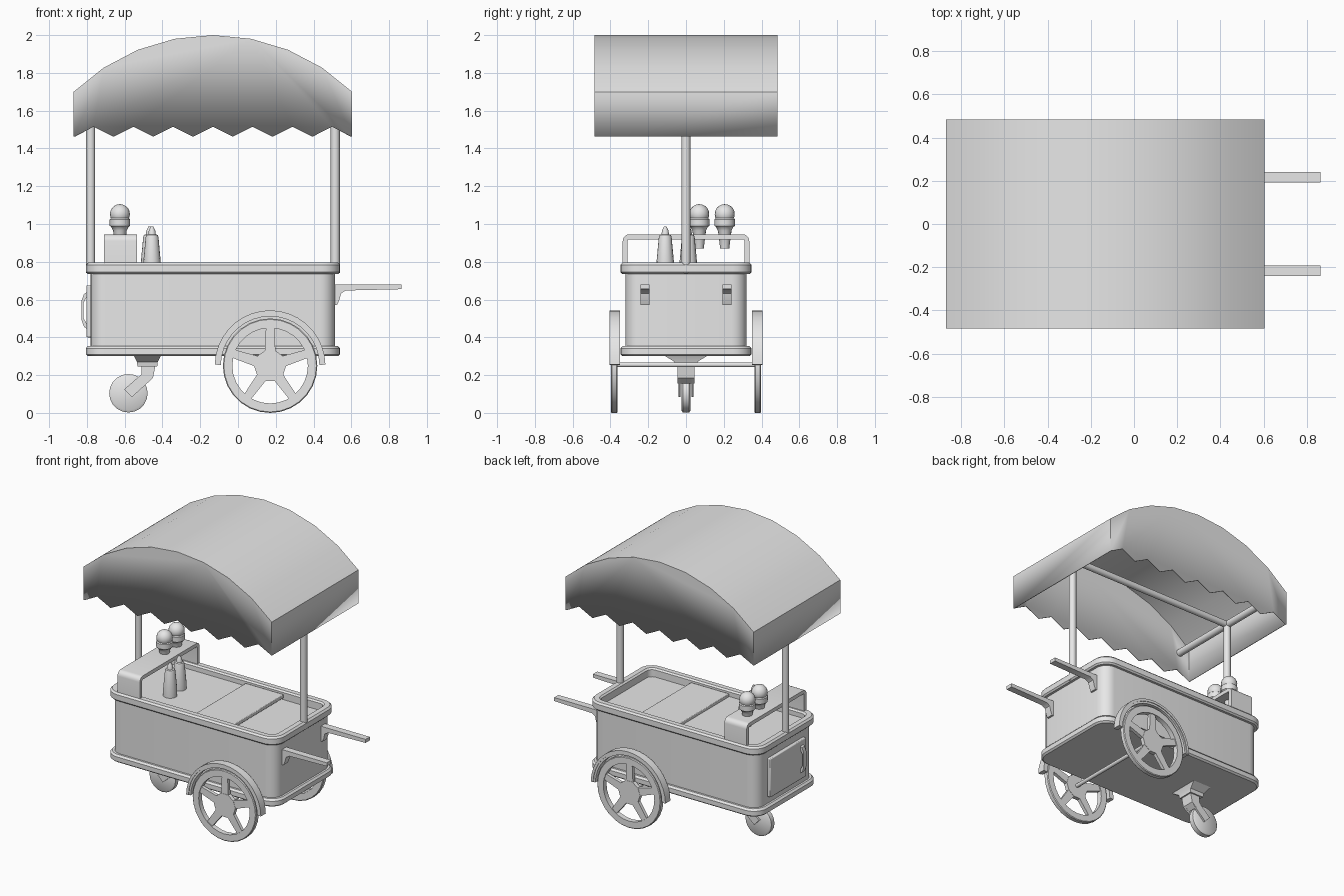
import bpy, bmesh
from math import sin, cos, pi, radians, asin
from mathutils import Vector, Matrix

if "Cube" in bpy.data.objects:
    bpy.data.objects.remove(bpy.data.objects["Cube"], do_unlink=True)

grey = bpy.data.materials.new("light_grey")
grey.use_nodes = True
grey.diffuse_color = (0.8, 0.8, 0.8, 1)
grey.node_tree.nodes["Principled BSDF"].inputs["Base Color"].default_value = (0.8, 0.8, 0.8, 1)

AXES = {"x": lambda t, p, q: (t, p, q),
        "y": lambda t, p, q: (p, t, q),
        "z": lambda t, p, q: (p, q, t)}


def finish(name, bm, bevel=0):
    bmesh.ops.remove_doubles(bm, verts=bm.verts, dist=0.0001)
    bmesh.ops.recalc_face_normals(bm, faces=bm.faces)
    mesh = bpy.data.meshes.new(name)
    bm.to_mesh(mesh)
    bm.free()
    mesh.materials.append(grey)
    ob = bpy.data.objects.new(name, mesh)
    bpy.context.scene.collection.objects.link(ob)
    if bevel:
        mod = ob.modifiers.new("bevel", "BEVEL")
        mod.width, mod.segments = bevel, 2
    bpy.ops.object.select_all(action="DESELECT")
    ob.select_set(True)
    bpy.context.view_layer.objects.active = ob
    bpy.ops.object.shade_smooth_by_angle(angle=radians(35))
    return ob


def skin(bm, loops, closed=False, caps=True):
    """Join equal-length loops of points with quads."""
    rows = [[bm.verts.new(p) for p in loop] for loop in loops]
    pairs = list(zip(rows, rows[1:])) + ([(rows[-1], rows[0])] if closed else [])
    for a, b in pairs:
        for i in range(len(a)):
            j = (i + 1) % len(a)
            bm.faces.new((a[i], a[j], b[j], b[i]))
    if caps and not closed:
        bm.faces.new(rows[0])
        bm.faces.new(rows[-1])


def prism(name, pts, axis, a, b, bevel=0):
    bm = bmesh.new()
    skin(bm, [[AXES[axis](t, p, q) for p, q in pts] for t in (a, b)])
    return finish(name, bm, bevel)


def box(name, x, y, z, bevel=0):
    pts = [(x[0], y[0]), (x[1], y[0]), (x[1], y[1]), (x[0], y[1])]
    return prism(name, pts, "z", z[0], z[1], bevel)


def lathe(name, profile, axis, centre, segs=24, closed=False):
    """Turn (radius, position) pairs around an axis through a 2D centre."""
    bm = bmesh.new()
    turn = [2 * pi * i / segs for i in range(segs)]
    skin(bm, [[AXES[axis](t, centre[0] + r * cos(a), centre[1] + r * sin(a)) for a in turn]
              for r, t in profile], closed)
    return finish(name, bm)


def rod(name, p, q, r, segs=16):
    p, q = Vector(p), Vector(q)
    bm = bmesh.new()
    m = Matrix.Translation((p + q) / 2) @ (q - p).to_track_quat("Z", "Y").to_matrix().to_4x4()
    bmesh.ops.create_cone(bm, cap_ends=True, segments=segs, radius1=r, radius2=r,
                          depth=(q - p).length, matrix=m)
    return finish(name, bm)


def arc(cx, cz, r, a0, a1, n):
    return [(cx + r * cos(radians(a0 + (a1 - a0) * i / n)),
             cz + r * sin(radians(a0 + (a1 - a0) * i / n))) for i in range(n + 1)]


def round_rect(cx, cy, hx, hy, r):
    pts = []
    for k, (sx, sy) in enumerate(((1, 1), (-1, 1), (-1, -1), (1, -1))):
        pts += arc(cx + sx * (hx - r), cy + sy * (hy - r), r, 90 * k, 90 * k + 90, 6)
    return pts


def tray(name, cx, cy, hx, hy, r, steps):
    """Loft a rounded rectangle through (inset, height) steps."""
    bm = bmesh.new()
    skin(bm, [[(x, y, z) for x, y in round_rect(cx, cy, hx - d, hy - d, max(r - d, 0.01))]
              for d, z in steps])
    return finish(name, bm)


# cart body with bottom trim and hollow top rim
CX, HX, HY = -0.133, 0.673, 0.347
tray("bottom_trim", CX, 0, HX, HY, 0.1,
     [(0.012, 0.3), (0, 0.31), (0, 0.342), (0.012, 0.355), (0.03, 0.355)])
tray("cart_body", CX, 0, HX - 0.026, HY - 0.026, 0.08, [(0, 0.34), (0, 0.74), (0.03, 0.74), (0.03, 0.66)])
tray("top_rim", CX, 0, HX, HY, 0.1,
     [(0.03, 0.735), (0.01, 0.735), (0, 0.745), (0, 0.783), (0.012, 0.795),
      (0.047, 0.795), (0.058, 0.785), (0.058, 0.67)])

# counter lids and serving wells
box("fixed_lid", (-0.74, -0.04), (-0.285, 0.285), (0.68, 0.755))
box("sliding_lid", (-0.14, 0.16), (-0.285, 0.285), (0.75, 0.775), 0.004)
for s in (-1, 1):
    tray("serving_well", 0.19, s * 0.135, 0.245, 0.105, 0.105,
         [(0, 0.665), (0, 0.7), (0.015, 0.7), (0.03, 0.685), (0.045, 0.675)])

# posts and canopy frame
POSTS = (-0.78, 0.515)
for x in POSTS:
    rod("post", (x, 0, 0.74), (x, 0, 1.64), 0.024)
    rod("canopy_cross_bar", (x, -0.475, 1.64), (x, 0.475, 1.64), 0.024)
rod("canopy_long_bar", (POSTS[0], 0, 1.64), (POSTS[1], 0, 1.64), 0.022)

# canopy shell with arched roof and zigzag valance
W, RISE, TEETH = 0.737, 0.3, 7
R = (W * W + RISE * RISE) / (2 * RISE)
half = asin(W / R) * 180 / pi
roof = arc(CX, 2 - R, R, 90 - half, 90 + half, 8)
hem = [(CX - W + W * i / TEETH, 1.515 if i % 2 else 1.462) for i in range(2 * TEETH + 1)]
outline = roof + hem
bm = bmesh.new()
front, back = [[bm.verts.new((x, y, z)) for x, z in outline] for y in (-0.485, 0.485)]
bm.faces.new(front)
bm.faces.new(back)
n = len(roof)
for i in list(range(n)) + [len(outline) - 1]:
    j = (i + 1) % len(outline)
    bm.faces.new((front[i], front[j], back[j], back[i]))
canopy = finish("canopy", bm)
shell = canopy.modifiers.new("thickness", "SOLIDIFY")
shell.thickness, shell.offset = 0.008, -1

# cone stand: a bent strap across the counter
def strap(d):
    top = 0.945 - d
    r = 0.035 - d
    return ([(0.335 - d, 0.77)] + arc(0.3, top - r, r, 0, 90, 5)
            + arc(-0.3, top - r, r, 90, 180, 5) + [(-0.335 + d, 0.77)])


prism("cone_stand", strap(0) + strap(0.026)[::-1], "x", -0.71, -0.535)
for y in (0.07, 0.205):
    lathe("cone", [(0.024, 0.87), (0.036, 0.965), (0.046, 0.985), (0.054, 0.99),
                   (0.054, 1.025), (0.046, 1.032)], "z", (-0.625, y), 16)
    bm = bmesh.new()
    bmesh.ops.create_uvsphere(bm, u_segments=16, v_segments=10, radius=0.053,
                              matrix=Matrix.Translation((-0.625, y, 1.052)))
    finish("scoop", bm)

# sauce bottles
for x, y in ((-0.455, -0.11), (-0.468, 0.012)):
    lathe("sauce_bottle", [(0.046, 0.75), (0.046, 0.8), (0.034, 0.93), (0.03, 0.942), (0.02, 0.945),
                           (0.017, 0.965), (0.006, 0.988)], "z", (x, y), 16)

# push handles
grip = [(0.51, 0.57), (0.525, 0.572), (0.537, 0.6), (0.545, 0.632), (0.57, 0.648),
        (0.865, 0.655), (0.865, 0.68), (0.51, 0.68)]
for s in (-1, 1):
    prism("push_handle", grip, "y", s * 0.217 - 0.024, s * 0.217 + 0.024)

# end door with pull
box("end_door", (-0.803, -0.775), (-0.2, 0.2), (0.4, 0.675), 0.006)
pull = [(-0.8, 0.445), (-0.815, 0.455), (-0.828, 0.49), (-0.828, 0.595), (-0.815, 0.63), (-0.8, 0.64),
        (-0.8, 0.615), (-0.817, 0.585), (-0.817, 0.5), (-0.8, 0.47)]
prism("door_pull", pull, "y", -0.165, -0.135)

# big wheels with spokes and mudguards
WX, WZ = 0.17, 0.25
for s in (-1, 1):
    lathe("wheel_rim", [(0.2, s * 0.362), (0.245, s * 0.362), (0.25, s * 0.367), (0.25, s * 0.393),
                        (0.245, s * 0.398), (0.2, s * 0.398)], "y", (WX, WZ), 28, True)
    lathe("wheel_hub", [(0.085, s * 0.366), (0.085, s * 0.394)], "y", (WX, WZ), 10)
    for k in range(5):
        a = radians(90 + 72 * k)
        u, v = (cos(a), sin(a)), (-sin(a), cos(a))
        spoke = [(WX + r * u[0] + w * v[0], WZ + r * u[1] + w * v[1])
                 for r, w in ((0.04, -0.03), (0.21, -0.022), (0.21, 0.022), (0.04, 0.03))]
        prism("wheel_spoke", spoke, "y", s * 0.368, s * 0.392)
    for name, r0, r1, y in (("mudguard", 0.275, 0.293, 0.405), ("mudguard_lip", 0.261, 0.28, 0.4)):
        band = arc(WX, WZ, r1, 1, 179, 18) + arc(WX, WZ, r0, 179, 1, 18)
        prism(name, band, "y", s * 0.35, s * y)
rod("axle", (WX, -0.38, 0.255), (WX, 0.38, 0.255), 0.013)

# swivel caster
bm = bmesh.new()
skin(bm, [[(-0.48 + sx * hx, sy * hy, z) for sx, sy in ((-1, -1), (1, -1), (1, 1), (-1, 1))]
          for hx, hy, z in ((0.052, 0.055, 0.245), (0.055, 0.06, 0.27), (0.07, 0.11, 0.3))])
finish("caster_mount", bm)
neck = [(-0.51, 0.25), (-0.437, 0.25), (-0.45, 0.185), (-0.485, 0.155), (-0.525, 0.19), (-0.51, 0.205)]
prism("caster_neck", neck, "y", -0.045, 0.045)
fork = [(-0.51, 0.205), (-0.45, 0.185), (-0.562, 0.083), (-0.602, 0.125)]
for s in (-1, 1):
    prism("caster_fork", fork, "y", s * 0.028, s * 0.041)
lathe("caster_wheel", [(0.09, -0.025), (0.102, -0.017), (0.102, 0.017), (0.09, 0.025)],
      "y", (-0.58, 0.104), 20)
